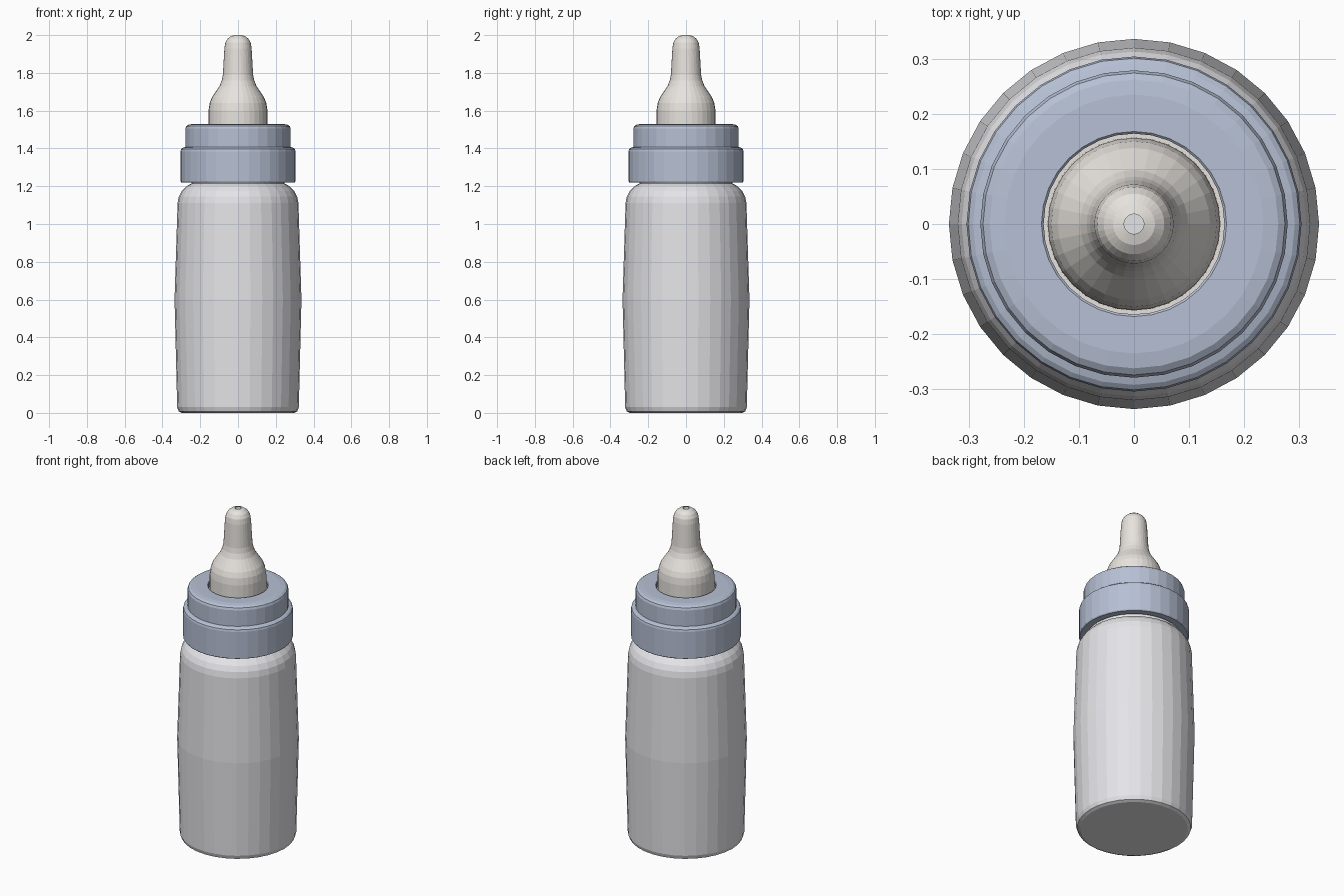
import bpy, bmesh, math

SIDES = 32


def lathe(name, profile, color, closed=False):
    """Spin an (r, z) profile around z; r = 0 makes a pole."""
    bm = bmesh.new()
    rings = []
    for r, z in profile:
        if r == 0:
            rings.append([bm.verts.new((0, 0, z))] * SIDES)
        else:
            rings.append([bm.verts.new((r * math.cos(2 * math.pi * i / SIDES),
                                        r * math.sin(2 * math.pi * i / SIDES), z))
                          for i in range(SIDES)])
    pairs = list(zip(rings, rings[1:]))
    if closed:
        pairs.append((rings[-1], rings[0]))
    for a, b in pairs:
        for i in range(SIDES):
            j = (i + 1) % SIDES
            corners = list(dict.fromkeys((a[i], a[j], b[j], b[i])))
            bm.faces.new(corners)
    bmesh.ops.recalc_face_normals(bm, faces=bm.faces[:])
    mesh = bpy.data.meshes.new(name)
    bm.to_mesh(mesh)
    bm.free()
    mat = bpy.data.materials.new(name + "_color")
    mat.diffuse_color = (*color, 1)
    mesh.materials.append(mat)
    obj = bpy.data.objects.new(name, mesh)
    bpy.context.collection.objects.link(obj)
    return obj


# Hollow bottle: base, slight belly, round shoulder, neck, then the inside wall
lathe("bottle", [
    (0, 0), (0.297, 0), (0.314, 0.008), (0.322, 0.03), (0.336, 0.6),
    (0.32, 1.11), (0.313, 1.145), (0.297, 1.175), (0.273, 1.2), (0.245, 1.215),
    (0.245, 1.48), (0.225, 1.48), (0.225, 1.21), (0.295, 1.12),
    (0.312, 0.6), (0.3, 0.03), (0, 0.03)],
    (0.78, 0.78, 0.81))

# Stepped screw ring, open below, with a round opening on top
lathe("screw_ring", [
    (0.262, 1.22), (0.3, 1.22), (0.304, 1.226), (0.304, 1.385), (0.301, 1.397),
    (0.292, 1.404), (0.279, 1.408), (0.279, 1.505), (0.274, 1.518), (0.262, 1.526),
    (0.235, 1.53), (0.168, 1.53), (0.164, 1.526), (0.164, 1.5), (0.262, 1.5)],
    (0.47, 0.53, 0.66), closed=True)

# Hollow teat with a flange clamped under the ring and a hole at the tip
lathe("teat", [
    (0.25, 1.482), (0.25, 1.498), (0.157, 1.498), (0.156, 1.6), (0.15, 1.64),
    (0.138, 1.67), (0.118, 1.7), (0.098, 1.73), (0.086, 1.76), (0.08, 1.79),
    (0.072, 1.93), (0.067, 1.96), (0.055, 1.981), (0.038, 1.994), (0.018, 2.0),
    (0.018, 1.98), (0.05, 1.95), (0.06, 1.79), (0.078, 1.73), (0.13, 1.64),
    (0.14, 1.482)],
    (0.8, 0.77, 0.73), closed=True)
